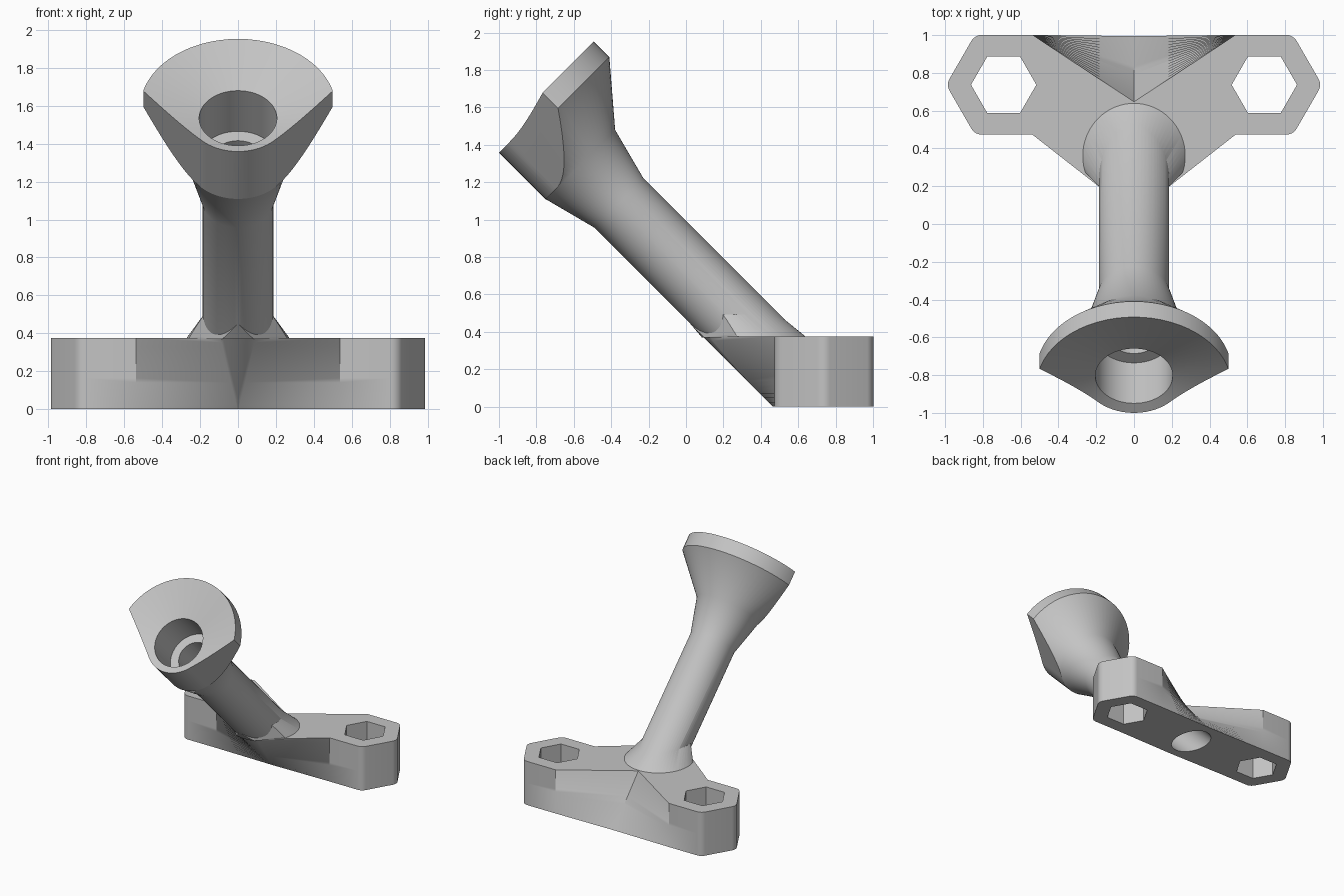
import bpy, bmesh
from math import sin, cos, pi, radians, atan2, acos, hypot
from mathutils import Matrix, Vector

if "Cube" in bpy.data.objects:
    bpy.data.objects.remove(bpy.data.objects["Cube"])

SEG = 64
SLAB = 0.375          # base thickness
LAYERS = 16           # slices through the base
ROOT_Y = 0.73         # where the arm axis meets the ground
ROOT_RX, ROOT_RY = 0.187, 0.2645
EAR = Vector((0.69, 0.737, 0))
TILT = Matrix.Translation((0, ROOT_Y, 0)) @ Matrix.Rotation(radians(45), 4, 'X')

grey = bpy.data.materials.new("plain grey")
grey.use_nodes = True
grey.diffuse_color = (0.55, 0.55, 0.55, 1)
grey.node_tree.nodes["Principled BSDF"].inputs["Base Color"].default_value = grey.diffuse_color


def finish(name, bm):
    bmesh.ops.recalc_face_normals(bm, faces=bm.faces)
    mesh = bpy.data.meshes.new(name)
    bm.to_mesh(mesh)
    bm.free()
    mesh.materials.append(grey)
    obj = bpy.data.objects.new(name, mesh)
    bpy.context.collection.objects.link(obj)
    return obj


def apply(obj, mod):
    bpy.ops.object.select_all(action='DESELECT')
    bpy.context.view_layer.objects.active = obj
    obj.select_set(True)
    bpy.ops.object.modifier_apply(modifier=mod.name)


def boolean(obj, tool, operation):
    mod = obj.modifiers.new(operation, 'BOOLEAN')
    mod.operation, mod.solver, mod.object = operation, 'EXACT', tool
    apply(obj, mod)
    bpy.data.objects.remove(tool)


def loft(name, rings, matrix=Matrix()):
    bm = bmesh.new()
    loops = [[bm.verts.new(p) for p in ring] for ring in rings]
    for low, high in zip(loops, loops[1:]):
        for i in range(len(low)):
            bm.faces.new((low[i - 1], low[i], high[i], high[i - 1]))
    bm.faces.new(loops[0])
    bm.faces.new(loops[-1])
    bmesh.ops.transform(bm, matrix=matrix, verts=bm.verts)
    return finish(name, bm)


def prism(name, outline, low, high, matrix=Matrix()):
    return loft(name, [[(x, y, z) for x, y in outline] for z in (low, high)], matrix)


def lathe(name, profile, matrix):
    bm = bmesh.new()
    verts = [bm.verts.new((r, 0, s)) for r, s in profile]
    edges = [bm.edges.new(pair) for pair in zip(verts, verts[1:])]
    bmesh.ops.spin(bm, geom=verts + edges, cent=(0, 0, 0), axis=(0, 0, 1),
                   angle=2 * pi, steps=SEG)
    bmesh.ops.remove_doubles(bm, verts=bm.verts, dist=0.0001)
    bmesh.ops.transform(bm, matrix=matrix, verts=bm.verts)
    return finish(name, bm)


def ellipse(rx, ry, y, z):
    return [(rx * cos(2 * pi * i / SEG), y + ry * sin(2 * pi * i / SEG), z)
            for i in range(SEG)]


def hexagon(radius):
    return [(EAR.x + radius * cos(i * pi / 3), EAR.y + radius * sin(i * pi / 3))
            for i in range(6)]


def tangent(corner, cy, side):
    # angle on the root ellipse where a line from the corner touches it
    u, w = corner[0] / ROOT_RX, (corner[1] - cy) / ROOT_RY
    return atan2(w, u) + side * acos(1 / hypot(u, w))


def base_section(z):
    # rounded outer ear, then straight webs tangent to the sheared arm root
    inner, sharp = hexagon(0.23), hexagon(0.305)
    points = []
    for i in (5, 0, 1):
        for k in range(-3, 4):
            a = radians(60 * i + 10 * k)
            points.append((inner[i][0] + 0.065 * cos(a), inner[i][1] + 0.065 * sin(a), z))
    back, front, cy = sharp[2], sharp[4], ROOT_Y - z
    start = tangent(back, cy, 1)
    sweep = tangent(front, cy, -1) + 2 * pi - start
    points.append((*back, z))
    for i in range(41):
        a = start + sweep * i / 40
        points.append((ROOT_RX * cos(a), cy + ROOT_RY * sin(a), z))
    points.append((*front, z))
    return points


# Base: one ear with its web, pierced, then mirrored
bracket = loft("bracket", [base_section(SLAB * i / LAYERS) for i in range(LAYERS + 1)])
boolean(bracket, prism("hex_cutter", hexagon(0.173), -0.1, 0.6), 'DIFFERENCE')
mirror = bracket.modifiers.new("mirror", 'MIRROR')
mirror.use_bisect_axis[0] = True
mirror.use_clip = True
apply(bracket, mirror)

# Arm with flared head, dished face and counterbore
arm = lathe("arm", [(0, 0.3), (0.186, 0.3), (0.186, 1.54), (0.262, 1.83),
                    (0.516, 2.128), (0.516, 2.245), (0.205, 2.17),
                    (0.205, 1.867), (0, 1.867)], TILT)

# Trim the head's lower half to a rounded vee
trim = [(0.2625 * cos(radians(a)), 0.2625 * sin(radians(a))) for a in range(-135, -44, 5)]
reach = 0.2625 * 2 ** 0.5
trim += [(0.9, 0.9 - reach), (0.9, 1), (-0.9, 1), (-0.9, 0.9 - reach)]
boolean(arm, prism("head_trim", trim, 0.1, 3, TILT), 'INTERSECT')

# Flared collar where the arm leaves the base, trimmed in line with the webs
collar = loft("collar", [ellipse(0.275, 0.28, 0.365, SLAB - 0.005),
                         ellipse(0.18, 0.255, ROOT_Y - 0.5, 0.5)])
vee = [(0, 0.015), (0.54, 0.555), (0.54, 1), (-0.54, 1), (-0.54, 0.555)]
boolean(collar, prism("collar_trim", vee, 0.2, 0.7), 'INTERSECT')

# Join everything and drill the bore along the arm
boolean(bracket, arm, 'UNION')
boolean(bracket, collar, 'UNION')
bore = lathe("bore_cutter", [(0, -0.5), (0.135, -0.5), (0.135, 2), (0, 2)], TILT)
boolean(bracket, bore, 'DIFFERENCE')

bpy.context.view_layer.objects.active = bracket
bracket.select_set(True)
bpy.ops.object.shade_smooth_by_angle(angle=radians(30))
